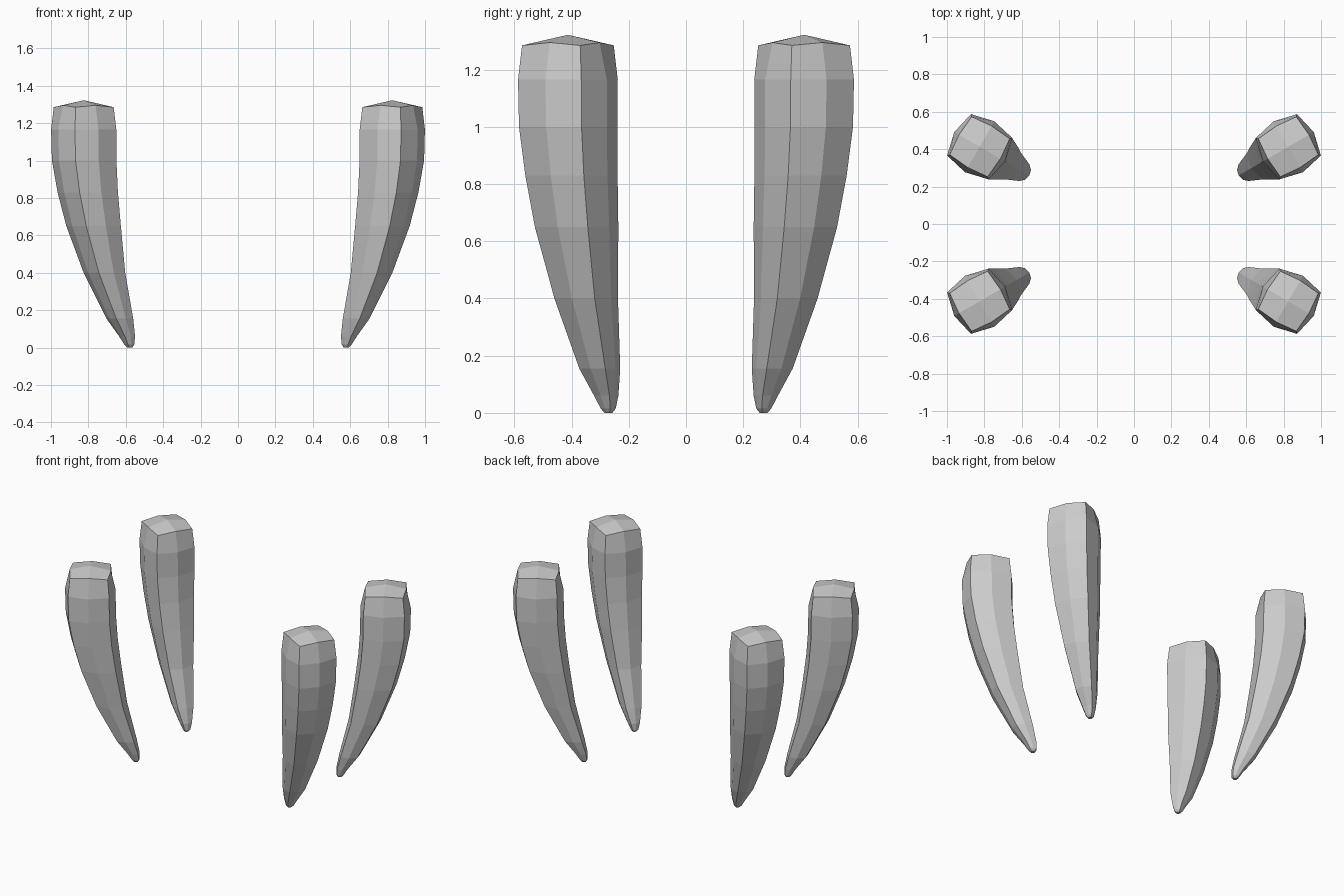
import bpy, bmesh
from math import cos, sin, radians

if "Cube" in bpy.data.objects:
    bpy.data.objects.remove(bpy.data.objects["Cube"])

TOP_X, TOP_Y = 0.825, 0.413      # centre of a leg at its top
DIR = radians(30)                # legs curve inward along this direction

# height, inward offset along DIR, corner radius
RINGS = [
    (1.285, 0.000, 0.166),
    (1.165, 0.000, 0.1805),
    (1.00, 0.003, 0.1785),
    (0.83, 0.025, 0.167),
    (0.65, 0.061, 0.151),
    (0.40, 0.128, 0.115),
    (0.155, 0.223, 0.074),
    (0.06, 0.268, 0.044),
    (0.015, 0.282, 0.027),
    (0.00, 0.284, 0.014),
]


def make_leg(name, sx, sy):
    bm = bmesh.new()
    rings = []
    # bulged square sections, corners alternating with side midpoints
    for i, (z, off, r) in enumerate(RINGS):
        cx, cy = TOP_X - off * cos(DIR), TOP_Y - off * sin(DIR)
        ring = []
        for k in range(8):
            a = DIR + radians(45 + 45 * k)
            mid = k % 2 == 1
            rad = r * ((0.77 if i == 0 else 0.87) if mid else 1)
            h = z + (0.01 if mid and i == 0 else 0)
            ring.append(bm.verts.new((sx * (cx + rad * cos(a)), sy * (cy + rad * sin(a)), h)))
        rings.append(ring)
    for a, b in zip(rings, rings[1:]):
        for k in range(8):
            n = (k + 1) % 8
            bm.faces.new((a[k], a[n], b[n], b[k]))
    # low peaked cap of four quads, and flat tip
    peak = bm.verts.new((sx * TOP_X, sy * TOP_Y, 1.322))
    t = rings[0]
    for k in range(0, 8, 2):
        bm.faces.new((peak, t[k - 1], t[k], t[k + 1]))
    bm.faces.new(rings[-1])
    bmesh.ops.recalc_face_normals(bm, faces=bm.faces)
    mesh = bpy.data.meshes.new(name)
    bm.to_mesh(mesh)
    bm.free()
    bpy.context.collection.objects.link(bpy.data.objects.new(name, mesh))


# four legs mirrored about both axes
for sx, side in ((-1, "left"), (1, "right")):
    for sy, end in ((-1, "front"), (1, "back")):
        make_leg(f"{end}_{side}_leg", sx, sy)
